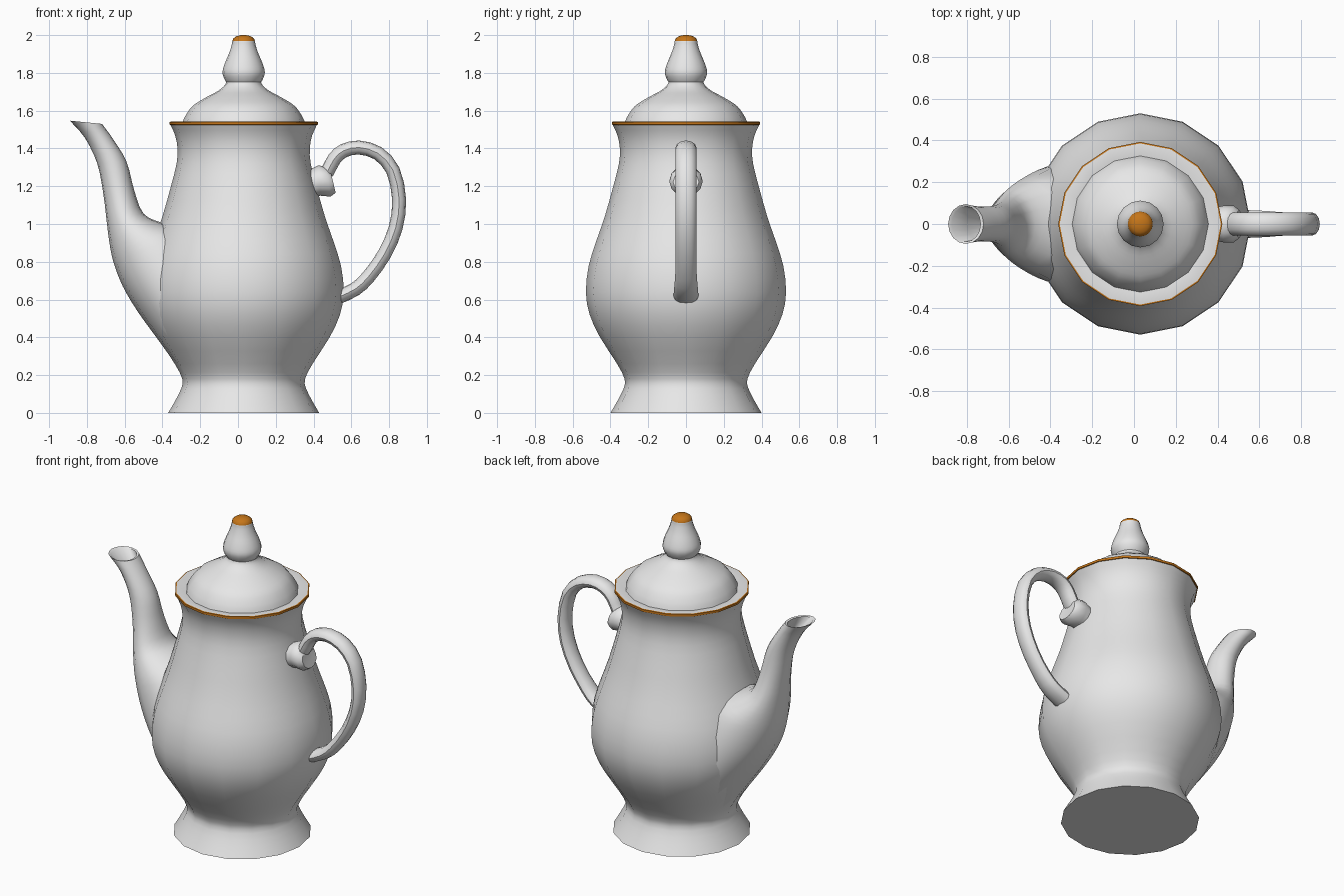
import bpy
import bmesh
import math
from mathutils import Vector

cube = bpy.data.objects.get("Cube")
if cube:
    bpy.data.objects.remove(cube, do_unlink=True)

AXIS_X = 0.03
SIDES = 16


def material(name, color):
    m = bpy.data.materials.new(name)
    m.use_nodes = True
    m.diffuse_color = color
    m.node_tree.nodes["Principled BSDF"].inputs["Base Color"].default_value = color
    return m


white = material("white_porcelain", (0.8, 0.8, 0.8, 1))
gold = material("gold_trim", (0.56, 0.18, 0.01, 1))


def smooth_path(points, steps=3):
    """Catmull-Rom interpolation through tuples of any length."""
    pts = [Vector(p) for p in points]
    pts = [2 * pts[0] - pts[1]] + pts + [2 * pts[-1] - pts[-2]]
    out = []
    for a, b, c, d in zip(pts, pts[1:], pts[2:], pts[3:]):
        for i in range(steps):
            t = i / steps
            out.append(0.5 * (2 * b + (c - a) * t + (2 * a - 5 * b + 4 * c - d) * t ** 2
                              + (3 * b - a - 3 * c + d) * t ** 3))
    return out + [pts[-2]]


def skin(name, rings, gold_rule=None):
    """Join closed rings of points into a capped, smooth-shaded surface."""
    bm = bmesh.new()
    loops = [[bm.verts.new(p) for p in ring] for ring in rings]
    for lo, hi in zip(loops, loops[1:]):
        n = len(lo)
        for i in range(n):
            j = (i + 1) % n
            bm.faces.new((lo[i], lo[j], hi[j], hi[i]))
    bm.faces.new(loops[0])
    bm.faces.new(loops[-1])
    bmesh.ops.recalc_face_normals(bm, faces=bm.faces)
    if gold_rule:
        for f in bm.faces:
            f.material_index = int(gold_rule(f.calc_center_median()))
    me = bpy.data.meshes.new(name)
    bm.to_mesh(me)
    bm.free()
    me.materials.append(white)
    me.materials.append(gold)
    me.shade_smooth()
    me.set_sharp_from_angle(angle=math.radians(42))
    ob = bpy.data.objects.new(name, me)
    bpy.context.collection.objects.link(ob)
    return ob


def lathe(name, profile, gold_rule=None):
    turns = [2 * math.pi * i / SIDES for i in range(SIDES)]
    rings = [[(AXIS_X + r * math.cos(a), r * math.sin(a), z) for a in turns]
             for r, z in profile]
    return skin(name, rings, gold_rule)


def loft(name, sections, sides):
    """Each section: outer x, z, inner x, z and half width in y."""
    rings = []
    for ox, oz, ix, iz, w in sections:
        ring = []
        for i in range(sides):
            a = 2 * math.pi * i / sides
            c = math.cos(a)
            ring.append(((ox + ix + (ox - ix) * c) / 2, w * math.sin(a),
                         (oz + iz + (oz - iz) * c) / 2))
        rings.append(ring)
    return skin(name, rings)


# Body with foot, belly, neck and gilded lip
body = smooth_path([(0.40, 0), (0.365, 0.06), (0.33, 0.13), (0.325, 0.18), (0.365, 0.26),
                    (0.455, 0.4), (0.51, 0.52), (0.53, 0.64), (0.515, 0.78), (0.475, 0.91),
                    (0.43, 1.04), (0.385, 1.2), (0.355, 1.32), (0.35, 1.4),
                    (0.363, 1.47), (0.388, 1.525)], 2)
body += [(0.393, 1.526), (0.393, 1.54), (0.386, 1.542), (0.33, 1.532)]
lathe("body", body,
      lambda c: 1.525 < c.z < 1.5415 and math.hypot(c.x - AXIS_X, c.y) > 0.37)

# Domed lid
lid = smooth_path([(0.327, 1.53), (0.31, 1.57), (0.27, 1.625), (0.2, 1.67),
                   (0.135, 1.705), (0.1, 1.735), (0.09, 1.76)])
lathe("lid", lid)

# Knob with gilded tip
knob = smooth_path([(0.085, 1.74), (0.103, 1.77), (0.112, 1.805), (0.1, 1.85),
                    (0.077, 1.905), (0.064, 1.945), (0.06, 1.968)])
knob += [(0.055, 1.982), (0.04, 1.993), (0.02, 1.999), (0.004, 2.0)]
lathe("lid_knob", knob, lambda c: c.z > 1.968)

# Spout: hollow mouth, then down and out into the belly
mouth = [(-0.72, 1.37, -0.65, 1.37, 0.04), (-0.80, 1.46, -0.71, 1.46, 0.07),
         (-0.872, 1.54, -0.735, 1.528, 0.085)]
tube = smooth_path([(-0.89, 1.547, -0.72, 1.53, 0.095), (-0.81, 1.455, -0.665, 1.455, 0.083),
                    (-0.745, 1.32, -0.59, 1.33, 0.088), (-0.713, 1.16, -0.55, 1.18, 0.108),
                    (-0.697, 1.03, -0.50, 1.055, 0.145), (-0.682, 0.91, -0.40, 1.005, 0.19),
                    (-0.66, 0.8, -0.26, 0.96, 0.235), (-0.61, 0.67, -0.12, 0.8, 0.28),
                    (-0.53, 0.535, 0, 0.6, 0.31), (-0.425, 0.39, 0, 0.4, 0.29),
                    (-0.31, 0.23, 0, 0.25, 0.2)])
loft("spout", mouth + [tuple(s) for s in tube], 16)

# Looped handle, an oval tube
path = smooth_path([(0.44, 1.235), (0.475, 1.28), (0.51, 1.345), (0.56, 1.388), (0.64, 1.405),
                    (0.74, 1.375), (0.82, 1.285), (0.853, 1.13), (0.835, 0.98),
                    (0.775, 0.84), (0.69, 0.72), (0.62, 0.655), (0.53, 0.612)], 2)
sections = []
for i, p in enumerate(path):
    t = (path[min(i + 1, len(path) - 1)] - path[max(i - 1, 0)]).normalized()
    n = Vector((-t.y, t.x)) * 0.037
    w = 0.055 + 0.012 * max(0, (0.75 - p.y) / 0.14)
    sections.append((*(p + n), *(p - n), w))
loft("handle", sections, 12)

# Collar where the handle meets the neck
collar = loft("handle_collar", [(0.36, 1.28, 0.36, 1.13, 0.075), (0.425, 1.31, 0.435, 1.15, 0.088),
                                (0.465, 1.305, 0.49, 1.145, 0.088),
                                (0.49, 1.28, 0.517, 1.165, 0.068),
                                (0.494, 1.25, 0.507, 1.2, 0.03)], 12)
